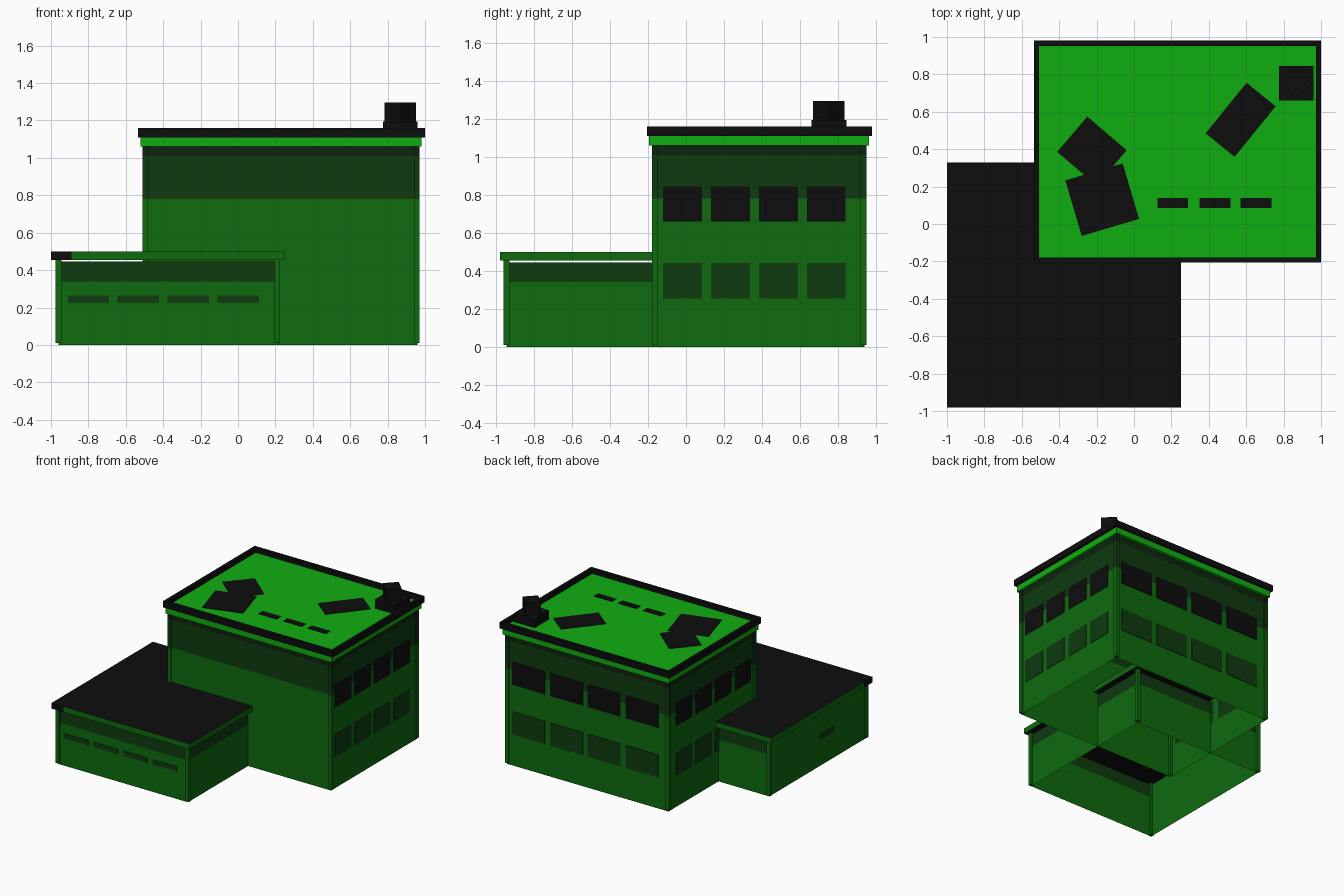
import bpy, bmesh, math

if "Cube" in bpy.data.objects:
    bpy.data.objects.remove(bpy.data.objects["Cube"])


def colour(name, rgb):
    m = bpy.data.materials.new(name)
    m.diffuse_color = (*rgb, 1)
    m.use_nodes = True
    m.node_tree.nodes["Principled BSDF"].inputs["Base Color"].default_value = m.diffuse_color
    return m


WALL, DARK, DEEP, BLACK, BRIGHT = MATS = [
    colour("wall_green", (0.0044, 0.145, 0.0048)),
    colour("dark_green", (0.0044, 0.042, 0.0048)),
    colour("deep_green", (0.004, 0.018, 0.004)),
    colour("black", (0.004, 0.004, 0.004)),
    colour("bright_green", (0.005, 0.42, 0.005)),
]


def finish(name, bm, mats):
    me = bpy.data.meshes.new(name)
    bm.normal_update()
    bm.to_mesh(me)
    bm.free()
    for m in mats:
        me.materials.append(m)
    ob = bpy.data.objects.new(name, me)
    bpy.context.collection.objects.link(ob)
    return ob


def tube(name, x0, x1, y0, y1, levels, mats, skip_left=False):
    """Open four-sided wall shell; one material per height band."""
    bm = bmesh.new()
    rings = [[bm.verts.new((x, y, z)) for x, y in
              ((x0, y0), (x1, y0), (x1, y1), (x0, y1))] for z in levels]
    for band in range(len(levels) - 1):
        a, b = rings[band], rings[band + 1]
        for i in range(4):
            j = (i + 1) % 4
            f = bm.faces.new((a[i], a[j], b[j], b[i]))
            f.material_index = 0 if skip_left and i == 3 else band
    return finish(name, bm, mats)


def box(name, x0, x1, y0, y1, z0, z1, mat, angle=0):
    """Box by its limits, optionally turned about its own centre."""
    bm = bmesh.new()
    bmesh.ops.create_cube(bm, size=1)
    for v in bm.verts:
        v.co.x *= x1 - x0
        v.co.y *= y1 - y0
        v.co.z *= z1 - z0
    ob = finish(name, bm, [mat])
    ob.location = ((x0 + x1) / 2, (y0 + y1) / 2, (z0 + z1) / 2)
    ob.rotation_euler.z = math.radians(angle)
    return ob


def posts(name, x0, x1, y0, y1, levels, mats, w=0.03):
    for x in (x0, x1 - w):
        for y in (y0, y1 - w):
            tube(name, x, x + w, y, y + w, levels, mats)
            box(name + "_foot", x, x + w, y, y + w,
                levels[0] - 0.002, levels[0], mats[0])


# Main block walls and corner posts
bands = [WALL, DARK, DEEP]
tube("main_walls", -0.50, 0.96, -0.17, 0.94, [0, 0.78, 1.01, 1.06], bands)
posts("main_corner_post", -0.51, 0.97, -0.18, 0.95,
      [0.012, 0.78, 1.01, 1.06], bands)

# Cornice, roof and parapet of the main block
box("cornice", -0.52, 0.98, -0.195, 0.965, 1.06, 1.11, BRIGHT)
box("main_roof", -0.515, 0.975, -0.185, 0.96, 1.11, 1.122, BRIGHT)
X0, X1, Y0, Y1, T = -0.535, 1.0, -0.205, 0.98, 0.027
for y in (Y0, Y1 - T):
    box("parapet_long", X0, X1, y, y + T, 1.11, 1.16, BLACK)
for x in (X0, X1 - T):
    box("parapet_short", x, x + T, Y0 + T, Y1 - T, 1.11, 1.16, BLACK)

# Windows: two rows on the right, left and back walls
P = 0.004
for z0, z1, mat in ((0.66, 0.845, BLACK), (0.255, 0.44, DARK)):
    for i in range(4):
        y = -0.12 + 0.252 * i
        box("right_window", 0.96, 0.96 + P, y, y + 0.205, z0, z1, mat)
        box("left_window", -0.50 - P, -0.50, y, y + 0.205, z0, z1, mat)
        x = -0.41 + 0.342 * i
        box("back_window", x, x + 0.295, 0.94, 0.94 + P, z0, z1, mat)

# Painted roof patches and vents
for cx, cy, w, d, ang in ((-0.225, 0.39, 0.277, 0.248, -40.5),
                          (-0.17, 0.13, 0.32, 0.31, 16.5),
                          (0.57, 0.557, 0.348, 0.20, 51)):
    box("roof_patch", cx - w / 2, cx + w / 2, cy - d / 2, cy + d / 2,
        1.122, 1.126, BLACK, ang)
for x in (0.125, 0.35, 0.57):
    box("roof_strip", x, x + 0.165, 0.085, 0.14, 1.122, 1.126, BLACK)

# Chimney: square base with a diamond-turned stack
box("chimney_base", 0.776, 0.96, 0.66, 0.845, 1.12, 1.195, BLACK)
s = 0.168 / math.sqrt(2) / 2
box("chimney_stack", 0.868 - s, 0.868 + s, 0.752 - s, 0.752 + s,
    1.19, 1.295, BLACK, 45)

# Low annex walls and corner posts
tube("annex_walls", -0.96, 0.21, -0.945, 0.295, [0, 0.34, 0.445],
     [WALL, DARK], skip_left=True)
posts("annex_corner_post", -0.975, 0.225, -0.96, 0.31,
      [0.012, 0.455], [WALL])

# Annex slit windows
for i in range(4):
    x = -0.91 + 0.267 * i
    box("front_slit", x, x + 0.22, -0.945 - P, -0.945, 0.225, 0.265, DARK)
box("side_slit", -0.96 - P, -0.96, -0.54, -0.36, 0.21, 0.26, DARK)

# Annex roof slab: black top and underside, green edges except one corner
bm = bmesh.new()
bmesh.ops.create_cube(bm, size=1)
for v in bm.verts:
    v.co.x = -1.0 if v.co.x < 0 else 0.25
    v.co.y = -0.98 if v.co.y < 0 else 0.33
    v.co.z = 0.455 if v.co.z < 0 else 0.50
for co, no in (((-0.89, 0, 0), (1, 0, 0)), ((0, -0.87, 0), (0, 1, 0))):
    bmesh.ops.bisect_plane(bm, geom=bm.verts[:] + bm.edges[:] + bm.faces[:],
                           plane_co=co, plane_no=no)
bm.normal_update()
for f in bm.faces:
    c = f.calc_center_median()
    corner = c.x < -0.89 and c.y < -0.87
    f.material_index = 0 if abs(f.normal.z) > 0.5 or corner else 1
finish("annex_roof", bm, [BLACK, WALL])
